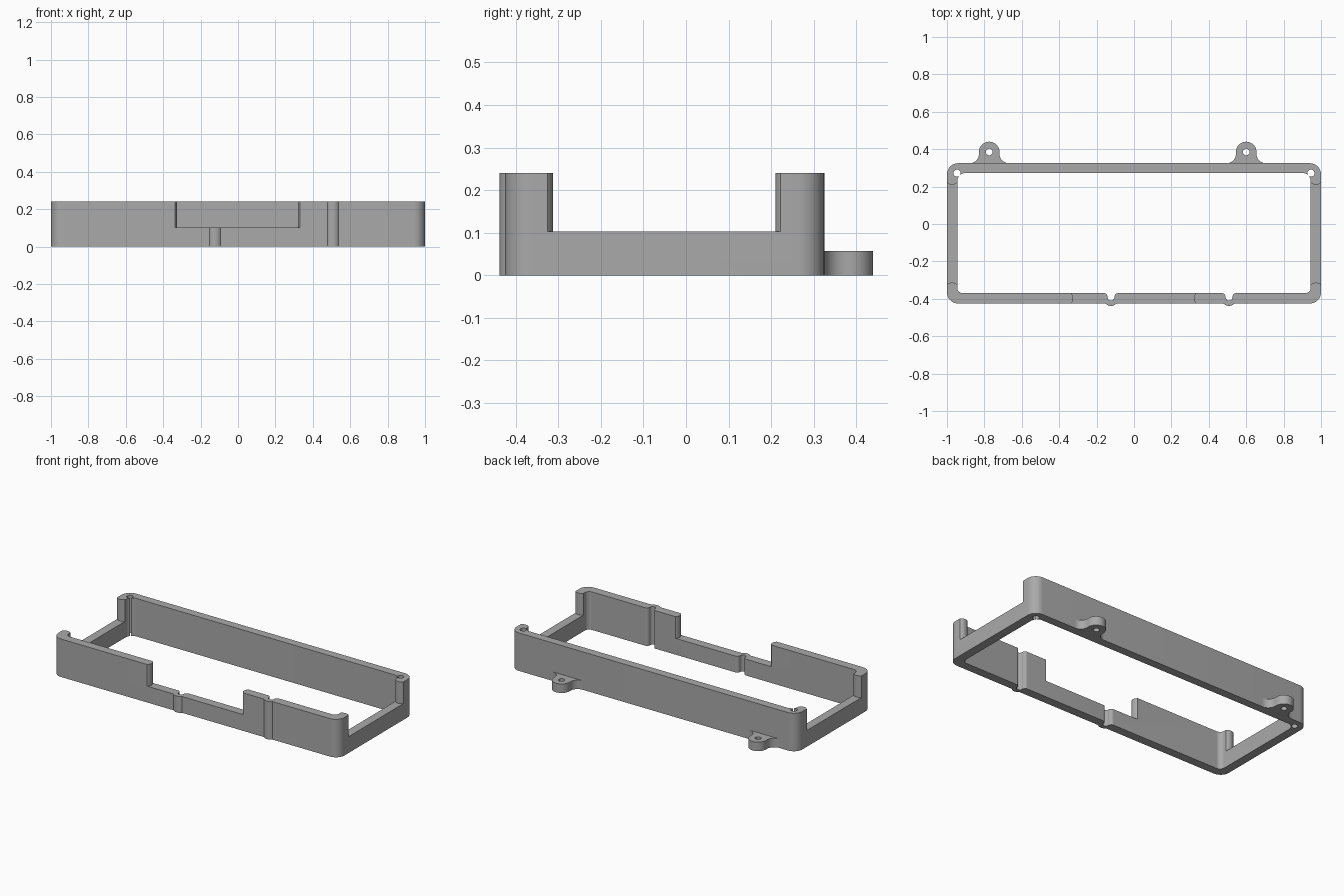
import bpy, bmesh
from math import radians, cos, sin

cube = bpy.data.objects.get("Cube")
if cube:
    bpy.data.objects.remove(cube, do_unlink=True)

grey = bpy.data.materials.new("plain_grey")
grey.use_nodes = True
COLOUR = (0.4, 0.4, 0.4, 1)
grey.diffuse_color = COLOUR
grey.node_tree.nodes["Principled BSDF"].inputs["Base Color"].default_value = COLOUR

HEIGHT, LOW = 0.24, 0.103
BACK, FRONT = 0.325, -0.425
IN_X, IN_BACK, IN_FRONT = 0.945, 0.273, -0.37


def arc(cx, cy, r, a0, a1, n=12):
    angles = [radians(a0 + (a1 - a0) * i / n) for i in range(n + 1)]
    return [(cx + r * cos(a), cy + r * sin(a)) for a in angles]


def circle(cx, cy, r, n=32):
    return arc(cx, cy, r, 0, 360, n)[:-1]


def rounded_rect(x, y0, y1, r_front, r_back):
    return (arc(x - r_back, y1 - r_back, r_back, 0, 90)
            + arc(r_back - x, y1 - r_back, r_back, 90, 180)
            + arc(r_front - x, y0 + r_front, r_front, 180, 270)
            + arc(x - r_front, y0 + r_front, r_front, 270, 360))


def prism(name, outline, z0, z1):
    bm = bmesh.new()
    face = bm.faces.new([bm.verts.new((x, y, z0)) for x, y in outline])
    result = bmesh.ops.extrude_face_region(bm, geom=[face])
    top = [v for v in result["geom"] if isinstance(v, bmesh.types.BMVert)]
    bmesh.ops.translate(bm, verts=top, vec=(0, 0, z1 - z0))
    bmesh.ops.recalc_face_normals(bm, faces=bm.faces)
    mesh = bpy.data.meshes.new(name)
    bm.to_mesh(mesh)
    bm.free()
    mesh.materials.append(grey)
    obj = bpy.data.objects.new(name, mesh)
    bpy.context.collection.objects.link(obj)
    return obj


def combine(target, tool, operation):
    mod = target.modifiers.new("shape", 'BOOLEAN')
    mod.operation = operation
    mod.solver = 'EXACT'
    mod.object = tool
    bpy.context.view_layer.objects.active = target
    bpy.ops.object.modifier_apply(modifier=mod.name)
    bpy.data.objects.remove(tool, do_unlink=True)


def cut(target, outline, z0=-0.1, z1=0.4):
    tool = prism("cutter", outline, z0, z1)
    tool.hide_render = True
    combine(target, tool, 'DIFFERENCE')


def notch(lo, hi, mid, swap):
    # opening whose ends leave a rounded nose on the wall
    r, half = 0.037, 0.15
    pts = [(lo - 0.01, mid - half), (hi + 0.01, mid - half)]
    pts += arc(hi + r, mid, r, 228, 132)
    pts += [(hi + 0.01, mid + half), (lo - 0.01, mid + half)]
    pts += arc(lo - r, mid, r, 48, -48)
    return [(y, x) for x, y in pts] if swap else pts


# Frame wall with raised ribs on the front
frame = prism("frame", rounded_rect(1, FRONT, BACK, 0.06, 0.06), 0, HEIGHT)
RIBS = (-0.123, 0.508)
for x in RIBS:
    combine(frame, prism("rib", circle(x, -0.398, 0.04, 48), 0, HEIGHT), 'UNION')
cut(frame, rounded_rect(IN_X, IN_FRONT, IN_BACK, 0.03, 0.045))

# Cable grooves behind the ribs, with flared mouths
for x in RIBS:
    cut(frame, arc(x - 0.038, -0.39, 0.02, 90, 0)
        + arc(x, -0.392, 0.018, 180, 360, 16)
        + arc(x + 0.038, -0.39, 0.02, 180, 90)
        + [(x + 0.038, -0.35), (x - 0.038, -0.35)])

# Pin holes in the back corners
for side in (-1, 1):
    cut(frame, circle(side * 0.946, 0.272, 0.019))

# Lowered side walls and front opening
for side in (-1, 1):
    cut(frame, notch(-0.313, 0.21, side * 0.9725, True), LOW)
cut(frame, notch(-0.325, 0.32, -0.3975, False), LOW)

# Mounting ears on the back
parts = [frame]
for name, x in (("right_ear", -0.774), ("left_ear", 0.6)):
    cy, r, f = 0.385, 0.055, 0.05
    outline = ([(x + 0.105, BACK - 0.01)]
               + arc(x + r + f, BACK + f, f, 270, 180)
               + arc(x, cy, r, 0, 180, 24)
               + arc(x - r - f, BACK + f, f, 0, -90)
               + [(x - 0.105, BACK - 0.01)])
    ear = prism(name, outline, 0, 0.057)
    cut(ear, circle(x, cy, 0.018))
    parts.append(ear)

for obj in parts:
    bpy.ops.object.select_all(action='DESELECT')
    obj.select_set(True)
    bpy.context.view_layer.objects.active = obj
    bpy.ops.object.shade_smooth_by_angle(angle=radians(30))
